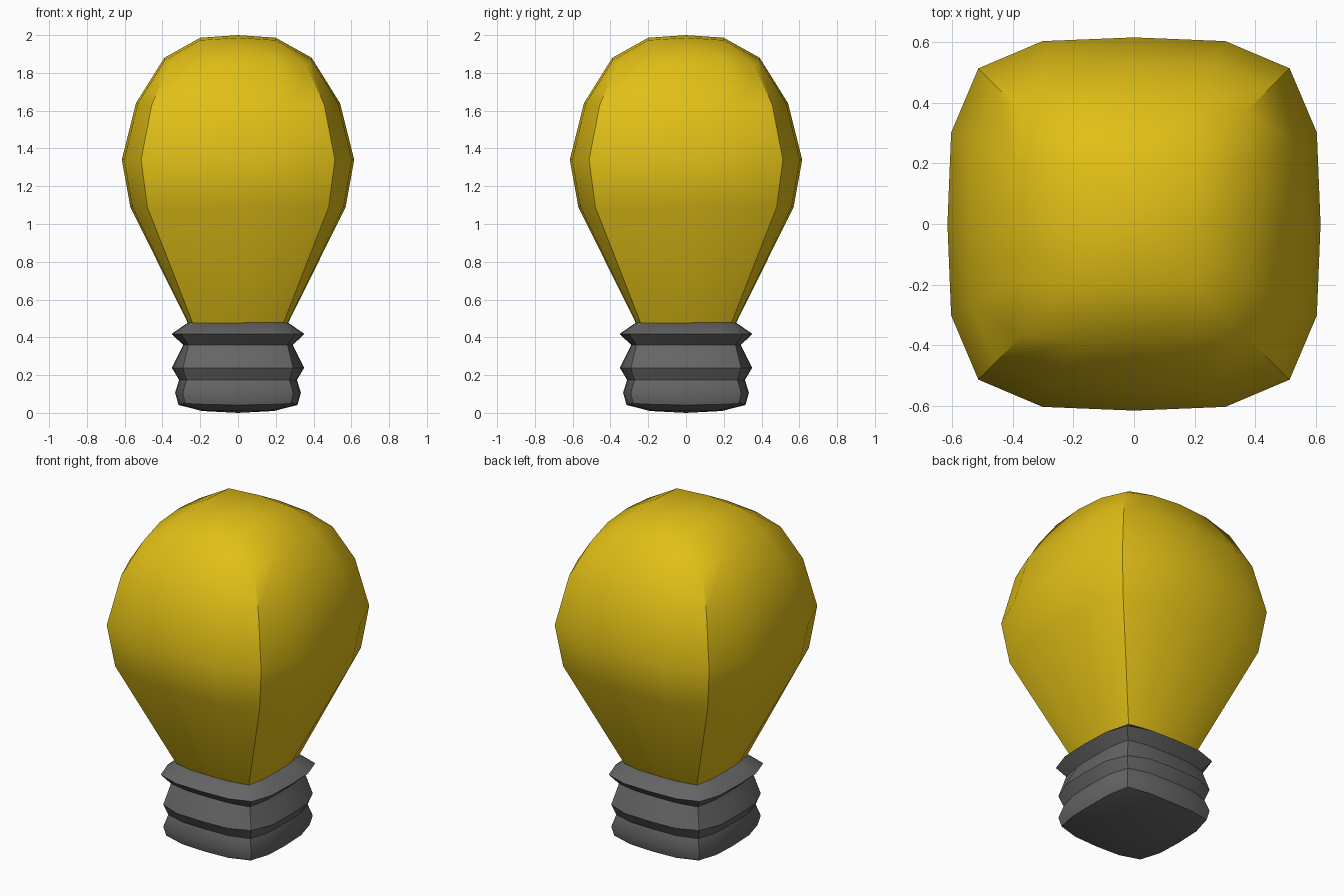
import bpy, bmesh
from math import radians

if "Cube" in bpy.data.objects:
    bpy.data.objects.remove(bpy.data.objects["Cube"])


def ring_points(mid, corner, z_mid, z_corner):
    """16-sided rounded-square loop: 4 points per side, starting at a corner."""
    z_quarter = z_mid * 0.75 + z_corner * 0.25
    q = mid - (mid - corner) * 0.12
    side = [(corner, -corner, z_corner), (q, -mid * 0.49, z_quarter),
            (mid, 0, z_mid), (q, mid * 0.49, z_quarter)]
    pts = []
    for _ in range(4):
        pts += side
        side = [(-y, x, z) for x, y, z in side]
    return pts


def cap(bm, ring, half, z_centre, z_edge, z_corner):
    """Close a 16-point loop with a 4 x 4 patch of quads."""
    inner = [bm.verts.new(p) for p in
             [(half * a, half * b, z_edge if a * b == 0 else z_corner) for a, b in
              [(1, -1), (1, 0), (1, 1), (0, 1), (-1, 1), (-1, 0), (-1, -1), (0, -1)]]]
    centre = bm.verts.new((0, 0, z_centre))
    for s in range(4):
        c, i = 4 * s, 2 * s
        bm.faces.new((ring[c], ring[c + 1], inner[i], ring[c - 1]))
        bm.faces.new((ring[c + 1], ring[c + 2], inner[i + 1], inner[i]))
        bm.faces.new((ring[c + 2], ring[c + 3], inner[(i + 2) % 8], inner[i + 1]))
        bm.faces.new((inner[i], inner[i + 1], centre, inner[i - 1]))


def build(name, rings, cap_top, cap_bottom, color):
    bm = bmesh.new()
    loops = [[bm.verts.new(p) for p in ring_points(*r)] for r in rings]
    for a, b in zip(loops, loops[1:]):
        for i in range(16):
            j = (i + 1) % 16
            bm.faces.new((a[i], a[j], b[j], b[i]))
    if cap_bottom:
        cap(bm, loops[0], *cap_bottom)
    if cap_top:
        cap(bm, loops[-1], *cap_top)
    bmesh.ops.recalc_face_normals(bm, faces=bm.faces)
    mesh = bpy.data.meshes.new(name)
    bm.to_mesh(mesh)
    bm.free()
    obj = bpy.data.objects.new(name, mesh)
    bpy.context.collection.objects.link(obj)
    mat = bpy.data.materials.new(name + "_material")
    mat.diffuse_color = color
    mat.use_nodes = True
    mat.node_tree.nodes["Principled BSDF"].inputs["Base Color"].default_value = mat.diffuse_color
    mesh.materials.append(mat)
    bpy.ops.object.select_all(action='DESELECT')
    obj.select_set(True)
    bpy.context.view_layer.objects.active = obj
    bpy.ops.object.shade_smooth_by_angle(angle=radians(35))
    return obj


# Glass bulb: (mid half-width, corner half-width, mid z, corner z)
build("glass_bulb",
      [(0.265, 0.24, 0.475, 0.475), (0.57, 0.48, 1.09, 1.09),
       (0.615, 0.513, 1.34, 1.34), (0.54, 0.457, 1.64, 1.63),
       (0.39, 0.37, 1.88, 1.83)],
      (0.2, 2.0, 1.986, 1.973), None, (0.75, 0.52, 0.008, 1))

# Ribbed screw base
build("screw_base",
      [(0.315, 0.28, 0.042, 0.05), (0.333, 0.292, 0.106, 0.106),
       (0.312, 0.272, 0.175, 0.175), (0.35, 0.292, 0.238, 0.238),
       (0.29, 0.262, 0.36, 0.36), (0.352, 0.302, 0.418, 0.418),
       (0.262, 0.238, 0.48, 0.48)],
      (0.13, 0.48, 0.48, 0.48), (0.19, 0.0, 0.01, 0.015), (0.13, 0.13, 0.13, 1))
